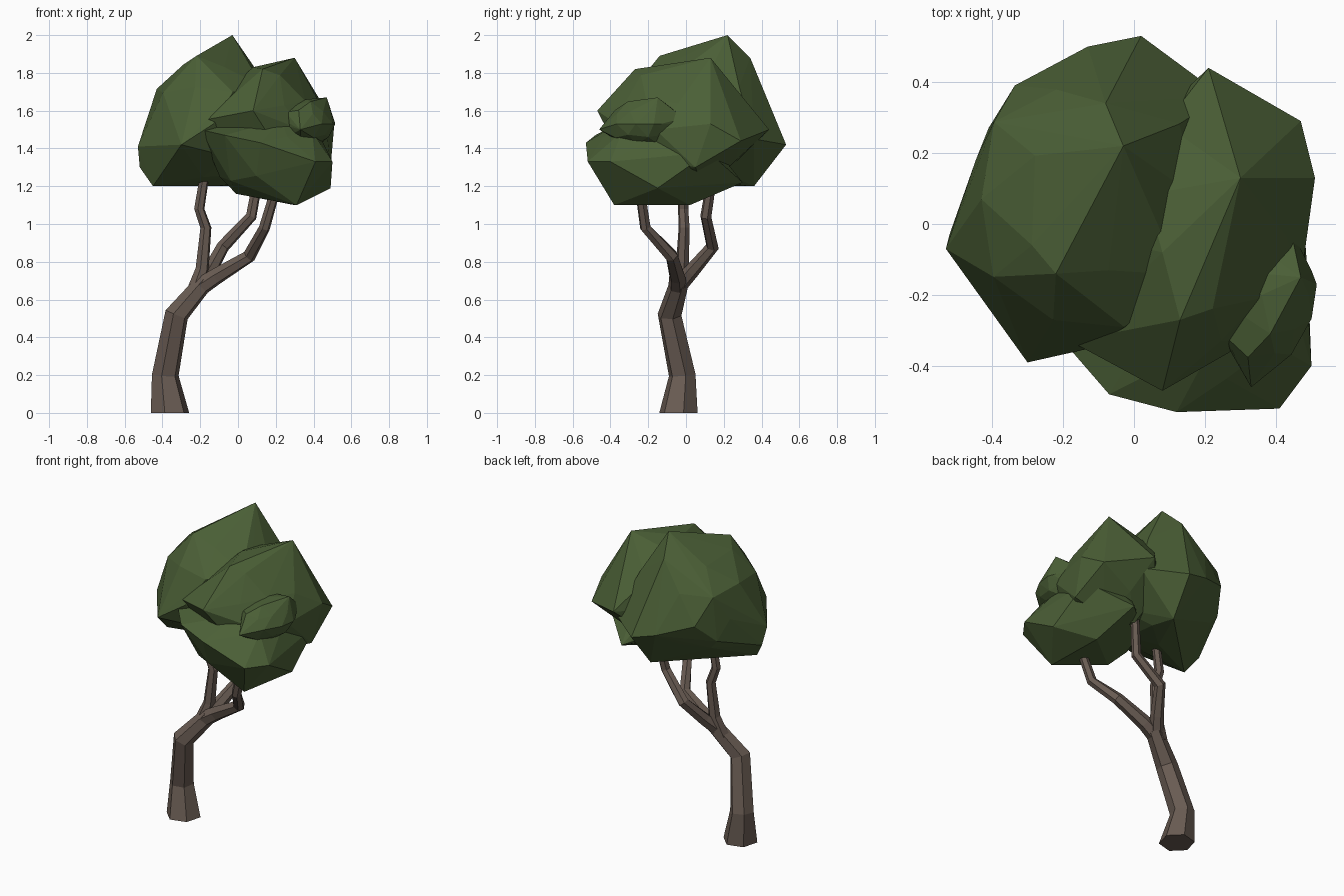
import bpy, bmesh, math, random
from mathutils import Vector

if "Cube" in bpy.data.objects:
    bpy.data.objects.remove(bpy.data.objects["Cube"])

random.seed(4)


def material(name, color):
    m = bpy.data.materials.new(name)
    m.diffuse_color = (*color, 1)
    m.use_nodes = True
    m.node_tree.nodes["Principled BSDF"].inputs["Base Color"].default_value = m.diffuse_color
    return m


bark = material("bark", (0.14, 0.105, 0.085))
leaf = material("leaf", (0.07, 0.115, 0.037))


def finish(bm, name, mat):
    bmesh.ops.recalc_face_normals(bm, faces=bm.faces[:])
    me = bpy.data.meshes.new(name)
    bm.to_mesh(me)
    bm.free()
    me.materials.append(mat)
    ob = bpy.data.objects.new(name, me)
    bpy.context.collection.objects.link(ob)
    return ob


def limb(name, path, sides=6):
    """Tapered tube through (x, y, z, radius) points."""
    bm = bmesh.new()
    pts = [Vector(p[:3]) for p in path]
    rings = []
    for i, p in enumerate(pts):
        t = (pts[min(i + 1, len(pts) - 1)] - pts[max(i - 1, 0)]).normalized()
        if p.z == 0:
            t = Vector((0, 0, 1))
        u = Vector((0, 1, 0)).cross(t).normalized()
        v = t.cross(u)
        angles = [2 * math.pi * (k / sides) + 0.26 for k in range(sides)]
        rings.append([bm.verts.new(p + path[i][3] * (u * math.cos(a) + v * math.sin(a)))
                      for a in angles])
    for a, b in zip(rings, rings[1:]):
        for k in range(sides):
            n = (k + 1) % sides
            bm.faces.new((a[k], a[n], b[n], b[k]))
    bm.faces.new(rings[0])
    bm.faces.new(rings[-1])
    return finish(bm, name, bark)


def clump(name, center, radii, floor, peaks):
    """Faceted leaf mass: hull of a rough flat-bottomed ellipsoid and its peaks."""
    ball = bmesh.new()
    bmesh.ops.create_icosphere(ball, subdivisions=2, radius=1)
    bm = bmesh.new()
    for v in ball.verts:
        s = random.uniform(0.84, 1.0)
        p = [c + r * s * k for c, r, k in zip(center, radii, v.co)]
        bm.verts.new((p[0], p[1], max(p[2], floor)))
    ball.free()
    for p in peaks:
        bm.verts.new(p)
    bmesh.ops.convex_hull(bm, input=bm.verts[:])
    loose = [v for v in bm.verts if not v.link_faces]
    bmesh.ops.delete(bm, geom=loose, context='VERTS')
    return finish(bm, name, leaf)


# Trunk and three branches
limb("trunk", [(-0.36, -0.04, 0, 0.105), (-0.385, -0.02, 0.2, 0.073),
               (-0.325, -0.087, 0.52, 0.065), (-0.18, -0.035, 0.69, 0.05)])
limb("middle_branch", [(-0.23, -0.04, 0.64, 0.045), (-0.19, -0.02, 0.76, 0.036),
                       (-0.17, -0.01, 0.98, 0.03), (-0.205, -0.015, 1.08, 0.028),
                       (-0.17, -0.01, 1.3, 0.025)])
limb("back_branch", [(-0.21, -0.05, 0.66, 0.045), (-0.15, 0.03, 0.75, 0.04),
                     (-0.08, 0.14, 0.88, 0.035), (0.07, 0.105, 1.04, 0.03),
                     (0.11, 0.14, 1.26, 0.026)])
limb("front_branch", [(-0.21, -0.045, 0.66, 0.05), (-0.12, -0.045, 0.72, 0.045),
                      (0.06, -0.075, 0.83, 0.036), (0.14, -0.215, 0.98, 0.03),
                      (0.21, -0.25, 1.22, 0.026)])

# Leaf clumps
foliage = clump("foliage", (-0.13, 0.07, 1.53), (0.38, 0.43, 0.38), 1.2,
                [(-0.03, 0.22, 2.0), (-0.22, -0.14, 1.89), (0.02, 0.53, 1.42),
                 (-0.13, 0.50, 1.46), (-0.41, 0.27, 1.41), (-0.53, -0.07, 1.41),
                 (-0.30, -0.39, 1.42), (-0.45, -0.08, 1.2), (-0.40, 0.02, 1.68),
                 (0.25, 0.36, 1.45), (0.0, 0.36, 1.2), (-0.52, -0.03, 1.3),
                 (-0.08, 0.34, 1.88)])
others = [
    clump("upper_right_clump", (0.17, -0.04, 1.5), (0.32, 0.40, 0.34), 1.2,
          [(0.30, 0.13, 1.88), (0.08, -0.08, 1.83), (0.51, 0.13, 1.53),
           (0.47, 0.29, 1.44), (0.21, 0.44, 1.5), (-0.18, -0.33, 1.55),
           (0.13, -0.27, 1.82), (0.49, 0.05, 1.3), (0.08, -0.47, 1.6)]),
    clump("lower_front_clump", (0.18, -0.18, 1.36), (0.32, 0.33, 0.25), 1.12,
          [(0.31, -0.38, 1.1), (0.30, 0.02, 1.1), (0.49, -0.15, 1.19),
           (0.41, -0.52, 1.33), (0.12, -0.53, 1.43), (0.50, -0.40, 1.33),
           (-0.07, -0.48, 1.47), (-0.01, -0.25, 1.16), (-0.2, -0.33, 1.5),
           (0.47, 0.12, 1.38), (0.25, 0.30, 1.22)]),
    clump("side_clump", (0.36, -0.2, 1.53), (0.15, 0.22, 0.14), 1.3,
          [(0.515, -0.17, 1.53), (0.47, -0.15, 1.67), (0.33, -0.46, 1.5),
           (0.44, -0.01, 1.56)]),
]

# Merge the clumps into one outer skin
for ob in others:
    mod = foliage.modifiers.new("merge", 'BOOLEAN')
    mod.operation = 'UNION'
    mod.solver = 'EXACT'
    mod.object = ob
bpy.context.view_layer.objects.active = foliage
for mod in foliage.modifiers[:]:
    bpy.ops.object.modifier_apply(modifier=mod.name)
for ob in others:
    bpy.data.objects.remove(ob)
